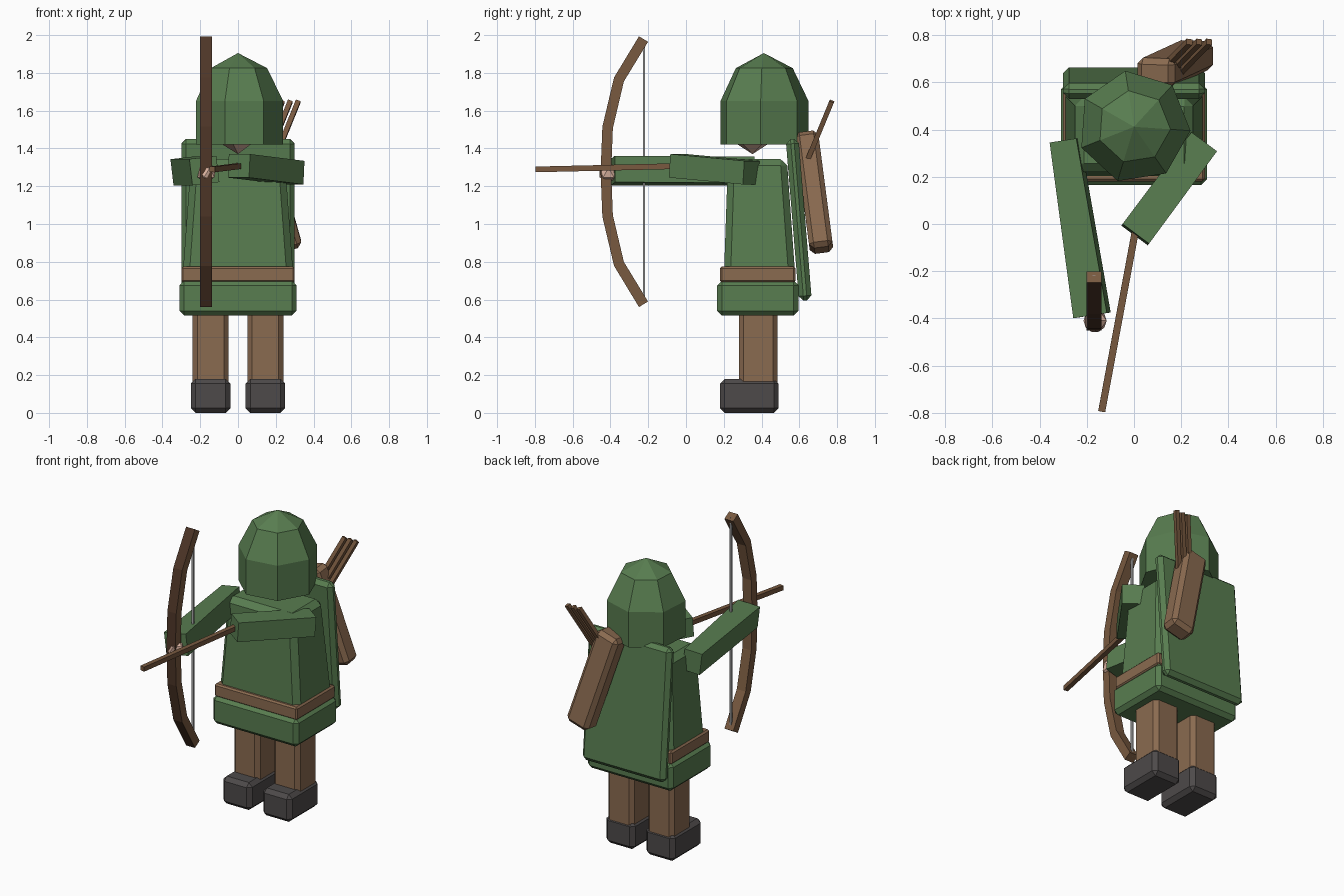
import bpy, bmesh, math
from mathutils import Vector, Matrix

if "Cube" in bpy.data.objects:
    bpy.data.objects.remove(bpy.data.objects["Cube"])


def mat(name, c):
    m = bpy.data.materials.new(name)
    m.diffuse_color = (*c, 1)
    m.use_nodes = True
    m.node_tree.nodes["Principled BSDF"].inputs["Base Color"].default_value = m.diffuse_color
    return m


GREEN = mat("green cloth", (.098, .205, .080))
BROWN = mat("brown leather", (.255, .145, .080))
WOOD = mat("wood", (.188, .100, .050))
DARK = mat("dark wood", (.075, .036, .020))
BOOT = mat("boot grey", (.075, .068, .068))
SKIN = mat("skin", (.72, .46, .36))
STRING = mat("string grey", (.40, .40, .40))


def finish(bm, name, *mats):
    bmesh.ops.recalc_face_normals(bm, faces=bm.faces)
    me = bpy.data.meshes.new(name)
    bm.to_mesh(me)
    bm.free()
    for m in mats:
        me.materials.append(m)
    ob = bpy.data.objects.new(name, me)
    bpy.context.collection.objects.link(ob)
    return ob


def bevel(bm, r):
    if r:
        bmesh.ops.bevel(bm, geom=bm.edges[:], offset=r, segments=1, affect='EDGES')


def box(name, lo, hi, m, r=0.0, top=(1, 1, 0)):
    """Axis-aligned box; top = x scale, y scale and y shift of the upper face."""
    lo, hi = Vector(lo), Vector(hi)
    size, mid = hi - lo, (lo + hi) / 2
    bm = bmesh.new()
    bmesh.ops.create_cube(bm, size=1)
    for v in bm.verts:
        up = v.co.z > 0
        x, y, z = v.co * 1
        if up:
            x, y = x * top[0], y * top[1]
        v.co = mid + Vector((x * size.x, y * size.y + (top[2] if up else 0), z * size.z))
    bevel(bm, r)
    return finish(bm, name, m)


def beam(name, a, b, w, h, m, r=0.0, side=(1, 0, 0), w2=None):
    """Box from a to b; w runs along the side vector, w2 is the width at b."""
    a, b = Vector(a), Vector(b)
    d = (b - a).normalized()
    s = Vector(side)
    s = (s - d * s.dot(d)).normalized()
    n = d.cross(s)
    bm = bmesh.new()
    bmesh.ops.create_cube(bm, size=1)
    for v in bm.verts:
        x, y, z = v.co
        ww = (w2 or w) if z > 0 else w
        v.co = (b if z > 0 else a) + s * x * ww + n * y * h
    bevel(bm, r)
    return finish(bm, name, m)


# legs and boots
for sx, side in ((-1, "left"), (1, "right")):
    c = sx * .145
    box(side + "_leg", (c - .095, .28, .002), (c + .095, .485, .60), BROWN, .025)
    box(side + "_boot", (c - .105, .18, 0), (c + .105, .49, .18), BOOT, .025)

# tunic: skirt, belt, tapered body
box("skirt", (-.31, .165, .515), (.31, .595, .70), GREEN, .025)
box("belt", (-.30, .18, .69), (.30, .58, .775), BROWN, .01)
box("tunic_body", (-.295, .20, .70), (.295, .58, 1.345), GREEN, .035, (.84, .82, -.012))

# cape on the back
beam("cape", (0, .632, .595), (0, .562, 1.45), .60, .068, GREEN, .025)

# arms
beam("left_arm", (-.293, .355, 1.28), (-.178, -.387, 1.283), .115, .14, GREEN,
     side=(1, .15, .12), w2=.145)
beam("right_arm", (.295, .345, 1.272), (.005, -.045, 1.308), .135, .125, GREEN,
     side=(.8, -.6, 0), w2=.14)

# bow hand
bm = bmesh.new()
bmesh.ops.create_icosphere(bm, subdivisions=1, radius=.055,
                           matrix=Matrix.Translation((-.165, -.41, 1.272)))
finish(bm, "bow_hand", SKIN)

# head, mostly inside the hood
bm = bmesh.new()
bmesh.ops.create_icosphere(bm, subdivisions=1, radius=.17,
                           matrix=Matrix.Translation((0, .352, 1.54)))
finish(bm, "head", SKIN)

# seven-sided hood
bm = bmesh.new()
rings = []
for r, z in ((.24, 1.42), (.24, 1.65), (.155, 1.825)):
    rings.append([bm.verts.new((r * math.cos(t), .412 + r * math.sin(t), z))
                  for t in (math.radians(-4) + k * math.tau / 7 for k in range(7))])
tip = bm.verts.new((0, .412, 1.905))
for k in range(7):
    j = (k + 1) % 7
    for lo, hi in zip(rings, rings[1:]):
        bm.faces.new((lo[k], lo[j], hi[j], hi[k]))
    bm.faces.new((rings[-1][k], rings[-1][j], tip))
bm.faces.new(rings[0])
finish(bm, "hood", GREEN)

# bow: rectangular section swept along a bent path, dark outer face
BX, BZ = -.17, 1.277
half = [(-.424, 0), (-.415, .234), (-.355, .488), (-.225, .702)]
path = [(y, -z) for y, z in half[:0:-1]] + half
bm = bmesh.new()
rows = []
for i, (y, z) in enumerate(path):
    p, q = path[max(i - 1, 0)], path[min(i + 1, len(path) - 1)]
    t = Vector((q[0] - p[0], q[1] - p[1])).normalized()
    n = Vector((-t.y, t.x)) * .028      # points to the outside (-y)
    rows.append([bm.verts.new((BX + sx * .032, y + so * n.x, BZ + z + so * n.y))
                 for sx, so in ((-1, 1), (1, 1), (1, -1), (-1, -1))])
for a, b in zip(rows, rows[1:]):
    for k in range(4):
        f = bm.faces.new((a[k], a[(k + 1) % 4], b[(k + 1) % 4], b[k]))
        f.material_index = 1 if k == 0 else 0
bm.faces.new(rows[0])
bm.faces.new(rows[-1])
finish(bm, "bow", WOOD, DARK)

# string and nocked arrow
beam("bow_string", (BX, -.222, .58), (BX, -.222, 1.975), .012, .012, STRING)
beam("nocked_arrow", (.015, .02, 1.308), (-.137, -.795, 1.289), .03, .03, WOOD)

# quiver with three arrows
beam("quiver", (.262, .718, .862), (.088, .638, 1.475), .165, .125, BROWN, .025)
for k in range(3):
    x = .235 + .042 * k
    beam(f"quiver_arrow_{k + 1}", (x - .13, .64, 1.33), (x, .772, 1.65), .026, .026, WOOD)
